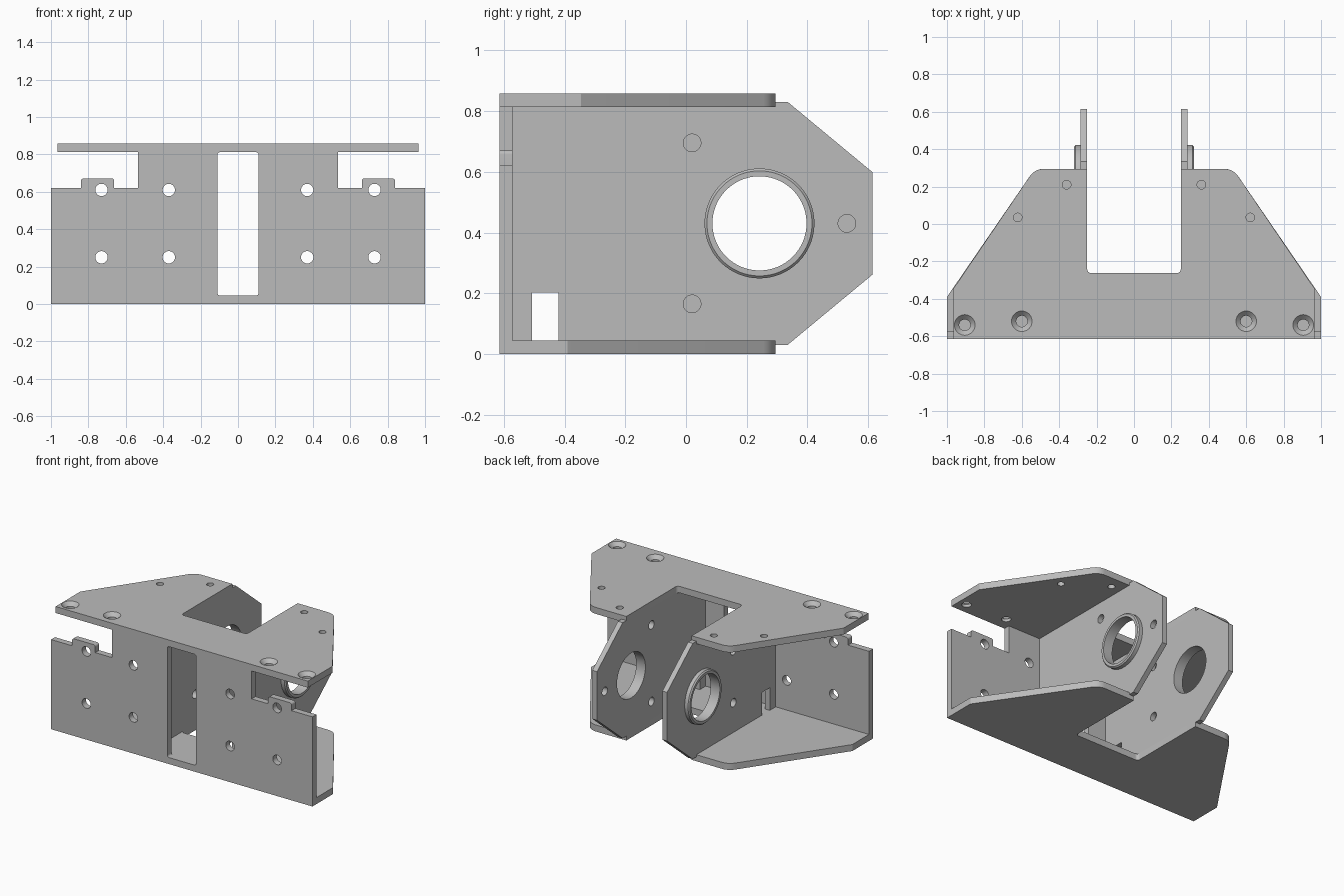
import bpy, bmesh, math
from mathutils import Vector

if "Cube" in bpy.data.objects:
    bpy.data.objects.remove(bpy.data.objects["Cube"])

metal = bpy.data.materials.new("light_grey_metal")
metal.diffuse_color = (0.5, 0.5, 0.5, 1)
metal.use_nodes = True
metal.node_tree.nodes["Principled BSDF"].inputs["Base Color"].default_value = metal.diffuse_color


def rounded(points):
    """Closed outline from (u, v) or (u, v, radius) points."""
    out, n = [], len(points)
    for i, p in enumerate(points):
        c = Vector(p[:2])
        if len(p) < 3:
            out.append(c)
            continue
        a = (Vector(points[i - 1][:2]) - c).normalized()
        b = (Vector(points[(i + 1) % n][:2]) - c).normalized()
        half = a.angle(b) / 2
        mid = c + (a + b).normalized() * p[2] / math.sin(half)
        t = p[2] / math.tan(half)
        s, e = c + a * t - mid, c + b * t - mid
        for k in range(7):
            out.append(mid + s.lerp(e, k / 6).normalized() * p[2])
    return out


def circle(u, v, r, n=48):
    return [(u + r * math.cos(2 * math.pi * k / n),
             v + r * math.sin(2 * math.pi * k / n)) for k in range(n)]


def place(axis, u, v, w):
    return {"x": (w, u, v), "y": (u, w, v), "z": (u, v, w)}[axis]


def solid(name, axis, stacks):
    """Each stack is a list of (outline, height) levels skinned into a solid."""
    bm = bmesh.new()
    for levels in stacks:
        rings = [[bm.verts.new(place(axis, p[0], p[1], w)) for p in pts]
                 for pts, w in levels]
        bm.faces.new(rings[0])
        bm.faces.new(rings[-1])
        for lo, hi in zip(rings, rings[1:]):
            for i in range(len(lo)):
                bm.faces.new((lo[i - 1], lo[i], hi[i], hi[i - 1]))
    bmesh.ops.recalc_face_normals(bm, faces=bm.faces)
    me = bpy.data.meshes.new(name)
    bm.to_mesh(me)
    bm.free()
    ob = bpy.data.objects.new(name, me)
    bpy.context.collection.objects.link(ob)
    me.materials.append(metal)
    return ob


def activate(ob):
    bpy.ops.object.select_all(action="DESELECT")
    ob.select_set(True)
    bpy.context.view_layer.objects.active = ob


def part(name, axis, body, holes=()):
    ob = solid(name, axis, [body])
    activate(ob)
    if holes:
        cutter = solid("cutter", axis, holes)
        cutter.hide_render = True
        mod = ob.modifiers.new("holes", "BOOLEAN")
        mod.operation, mod.solver, mod.object = "DIFFERENCE", "EXACT", cutter
        bpy.ops.object.modifier_apply(modifier=mod.name)
        bpy.data.objects.remove(cutter)
    activate(ob)
    bpy.ops.object.shade_smooth_by_angle(angle=math.radians(25))
    return ob


def mirrored(half):
    """Full outline from its right half, listed from front to back."""
    return rounded(half + [(-p[0], *p[1:]) for p in reversed(half)])


def through(outline, lo, hi):
    return [(outline, lo - 0.02), (outline, hi + 0.02)]


FRONT, INNER, T0, T1 = -0.615, -0.572, 0.813, 0.858
notch = [(0.53, 0.295, 0.09), (0.25, 0.295), (0.25, -0.262, 0.02)]

# Bottom plate
base = mirrored([(1, FRONT), (1, -0.39)] + notch)
part("bottom_plate", "z", [(base, 0), (base, 0.045)])

# Top plate with countersunk and plain screw holes
top = mirrored([(0.965, FRONT), (0.965, -0.345)] + notch)
holes = []
for s in (-1, 1):
    for x, y in ((0.6, -0.52), (0.905, -0.54)):
        holes.append([(circle(s * x, y, r), z) for r, z in
                      ((0.03, T0 - 0.02), (0.03, T1 - 0.025),
                       (0.055, T1), (0.055, T1 + 0.02))])
    for x, y in ((0.36, 0.21), (0.622, 0.035)):
        holes.append(through(circle(s * x, y, 0.023, 32), T0, T1))
part("top_plate", "z", [(top, T0), (top, T1)], holes)

# Front plate with centre slot, tabs and bolt holes
face = mirrored([(1, 0.0), (1, 0.62), (0.84, 0.62), (0.84, 0.672, 0.015),
                 (0.662, 0.672, 0.015), (0.662, 0.62), (0.535, 0.62),
                 (0.535, T0)])
slot = rounded([(-0.11, 0.045, 0.015), (0.11, 0.045, 0.015),
                (0.11, 0.812, 0.015), (-0.11, 0.812, 0.015)])
holes = [through(slot, FRONT, INNER)]
for x in (-0.73, -0.37, 0.37, 0.73):
    for z in (0.25, 0.61):
        holes.append(through(circle(x, z, 0.033), FRONT, INNER))
part("front_plate", "y", [(face, FRONT), (face, INNER)], holes)

# Upright bearing plates with raised bearing rings
side = [(INNER, 0.045), (0.295, 0.045), (0.295, 0.03), (0.335, 0.03),
        (0.615, 0.262), (0.615, 0.598), (0.335, 0.83), (0.295, 0.83),
        (0.295, T0), (INNER, T0)]
window = [(-0.508, 0.045), (-0.42, 0.045), (-0.42, 0.202), (-0.508, 0.202)]
bolts = {1: [(0.02, 0.695), (0.02, 0.165), (0.53, 0.43)],
         -1: [(-0.11, 0.25), (-0.11, 0.61)]}
for s, label in ((1, "right"), (-1, "left")):
    lo, hi = sorted((s * 0.25, s * 0.286))
    holes = [through(circle(0.242, 0.43, 0.155, 96), lo, hi),
             through(window, lo, hi)]
    holes += [through(circle(y, z, 0.029), lo, hi) for y, z in bolts[s]]
    part(label + "_upright", "x", [(side, lo), (side, hi)], holes)
    ring = [(circle(0.242, 0.43, r, 96), s * x) for r, x in
            ((0.181, 0.284), (0.181, 0.312), (0.173, 0.32))]
    part(label + "_bearing_ring", "x", ring,
         [through(circle(0.242, 0.43, 0.155, 96), *sorted((s * 0.28, s * 0.32)))])
